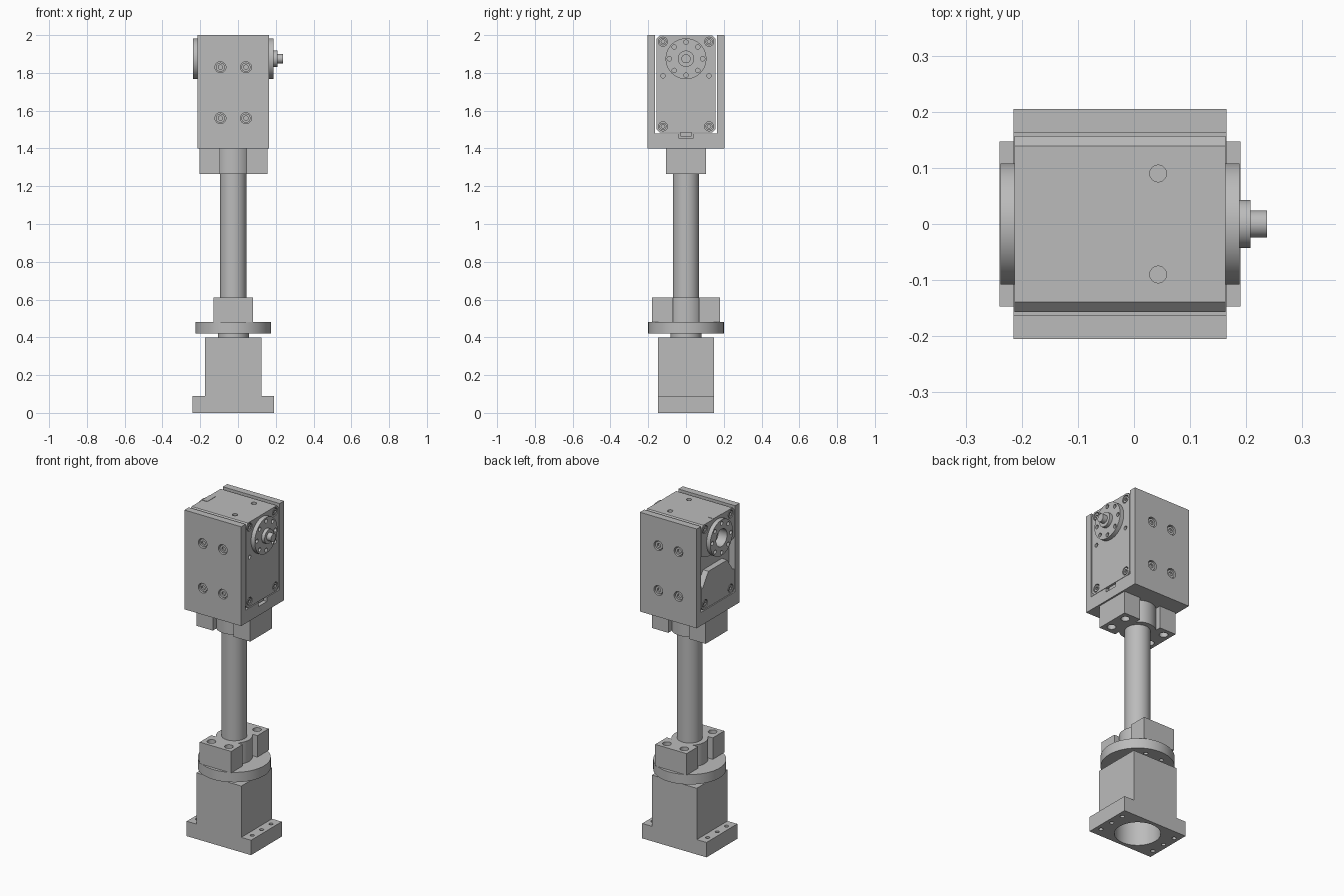
import bpy, bmesh, math
from mathutils import Matrix, Vector

if "Cube" in bpy.data.objects:
    bpy.data.objects.remove(bpy.data.objects["Cube"])

metal = bpy.data.materials.new("plain grey metal")
metal.use_nodes = True
GREY = (0.5, 0.5, 0.5, 1)
metal.diffuse_color = GREY
metal.node_tree.nodes["Principled BSDF"].inputs["Base Color"].default_value = GREY

CX = -0.025        # axis of the column
AXLE_Z = 1.875     # height of the output shaft
TURN = {"X": Matrix.Rotation(math.pi / 2, 4, "Y"),
        "Y": Matrix.Rotation(-math.pi / 2, 4, "X"),
        "Z": Matrix.Identity(4)}


def make(name, bm):
    mesh = bpy.data.meshes.new(name)
    bmesh.ops.recalc_face_normals(bm, faces=bm.faces)
    bm.to_mesh(mesh)
    bm.free()
    mesh.materials.append(metal)
    ob = bpy.data.objects.new(name, mesh)
    bpy.context.collection.objects.link(ob)
    return ob


def box(name, x, y, z):
    bm = bmesh.new()
    bmesh.ops.create_cube(bm, size=1)
    for v in bm.verts:
        v.co = [r[0] + (c + 0.5) * (r[1] - r[0]) for c, r in zip(v.co, (x, y, z))]
    return make(name, bm)


def rod(name, axis, centre, a, b, radius, sides=48):
    """Cylinder along an axis from a to b; centre gives the other two coordinates."""
    mid = list(centre)
    mid.insert("XYZ".index(axis), (a + b) / 2)
    bm = bmesh.new()
    bmesh.ops.create_cone(bm, cap_ends=True, segments=sides, radius1=radius,
                          radius2=radius, depth=abs(b - a),
                          matrix=Matrix.Translation(mid) @ TURN[axis])
    return make(name, bm)


def prism(name, points, a, b):
    """Extrude a y-z outline along x."""
    bm = bmesh.new()
    face = bm.faces.new([bm.verts.new((a, y, z)) for y, z in points])
    ext = bmesh.ops.extrude_face_region(bm, geom=[face])["geom"]
    bmesh.ops.translate(bm, vec=(b - a, 0, 0),
                        verts=[g for g in ext if isinstance(g, bmesh.types.BMVert)])
    return make(name, bm)


def combine(ob, others, op="DIFFERENCE"):
    """Apply booleans and discard the helper solids."""
    for other in others:
        mod = ob.modifiers.new("cut", "BOOLEAN")
        mod.operation, mod.object, mod.solver = op, other, "EXACT"
        other.hide_render = True
    bpy.context.view_layer.update()
    result = ob.evaluated_get(bpy.context.evaluated_depsgraph_get())
    mesh = bpy.data.meshes.new_from_object(result)
    ob.modifiers.clear()
    ob.data = mesh
    for other in others:
        bpy.data.objects.remove(other)


# Base block with flange, bore and bolt holes
base = box("base_block", (CX - .15, CX + .15), (-.147, .147), (0, .4))
combine(base, [box("flange", (CX - .215, CX + .215), (-.147, .147), (0, .09))], "UNION")
cuts = [rod("bore", "Z", (CX, 0), -.05, .35, .125, 64)]
for sx in (-1, 1):
    for y in (-.09, 0, .09):
        cuts.append(rod("hole", "Z", (CX + sx * .183, y), -.05, .15, .012, 16))
combine(base, cuts)

# Turntable
rod("turntable_neck", "Z", (CX, 0), .39, .43, .082)
disc = rod("turntable_disc", "Z", (CX, 0), .42, .48, .2, 96)
combine(disc, [rod("hole", "Z", (CX + sx * .055, sy * .135), .4, .5, .012, 16)
               for sx in (-1, 1) for sy in (-1, 1)])

# Column
rod("column", "Z", (CX, 0), .48, 1.4, .07, 64)


def clamp(name, along_x, low, high, hole_low, hole_high):
    """Round hub with a drilled lug on two opposite sides."""
    ob = rod(name, "Z", (CX, 0), low, high, .1, 64)
    lugs, holes = [], []
    for s in (-1, 1):
        span = sorted((s * .07, s * .18))
        across = (-.105, .105)
        x, y = (span, across) if along_x else (across, span)
        lugs.append(box("lug", [CX + v for v in x], y, (low, high)))
        for t in (-.058, .058):
            px, py = (s * .135, t) if along_x else (t, s * .135)
            holes.append(rod("hole", "Z", (CX + px, py), hole_low, hole_high, .024, 24))
    combine(ob, lugs, "UNION")
    combine(ob, holes)


clamp("lower_clamp", False, .48, .61, .56, .7)
clamp("upper_clamp", True, 1.265, 1.4, 1.2, 1.32)

# U-shaped bracket with counterbored side walls
bracket = box("bracket", (-.215, .165), (-.205, .205), (1.4, 2))
cuts = [box("channel", (-.4, .4), (-.163, .163), (1.48, 2.2)),
        box("notch", (.125, .3), (-.04, .04), (1.455, 1.6))]
for s in (-1, 1):
    for x in (-.093, .042):
        for z in (1.56, 1.83):
            cuts.append(rod("counterbore", "Y", (x, z), s * .185, s * .25, .029, 32))
combine(bracket, cuts)
for s, side in ((-1, "front"), (1, "back")):
    for x in (-.093, .042):
        for z in (1.56, 1.83):
            screw = rod(side + "_wall_screw", "Y", (x, z), s * .18, s * .198, .024, 32)
            combine(screw, [rod("socket", "Y", (x, z), s * .188, s * .22, .013, 6)])

# Motor body with chamfered long edges
W, C, LOW, TOP = .157, .018, 1.484, 1.997
motor = prism("motor_body", [(-W, LOW + C), (-W + C, LOW), (W - C, LOW), (W, LOW + C),
                             (W, TOP - C), (W - C, TOP), (C - W, TOP), (-W, TOP - C)],
              -.213, .163)
cuts = [prism("recess", [(-.2, 1.62), (-.145, 1.62), (-.09, 1.7), (.09, 1.7), (.145, 1.62),
                         (.2, 1.62), (.2, 1.83), (.1, 1.79), (-.1, 1.79), (-.2, 1.83)],
              -.3, -.177),
        rod("axle_bore", "X", (0, AXLE_Z), -.3, -.18, .052)]
for y in (-.09, .09):
    cuts.append(rod("top_hole", "Z", (.043, y), 1.96, 2.1, .015, 24))
for s, edge in ((1, .163), (-1, -.213)):
    for y in (-.122, .122):
        for z in (1.517, 1.965):
            cuts.append(rod("corner_bore", "X", (y, z), edge - s * .015, edge + s * .1, .024, 24))
    if s == 1:
        for y in (-.122, .122):
            cuts.append(rod("pin_hole", "X", (y, 1.785), edge - .02, edge + .1, .012, 20))
combine(motor, cuts)
box("top_tab", (-.213, -.177), (-.04, .04), (1.99, 1.999))
box("connector", (.12, .15), (-.03, .03), (1.462, 1.49))

# Corner screws on both motor ends
for s, edge, side in ((1, .163, "left"), (-1, -.213, "right")):
    for y in (-.122, .122):
        for z in (1.517, 1.965):
            screw = rod(side + "_corner_screw", "X", (y, z),
                        edge - s * .02, edge - s * .001, .019, 24)
            combine(screw, [rod("socket", "X", (y, z), edge - s * .01, edge + s * .05, .01, 6)])


def flange(name, a, b, bore):
    """Drilled disc on the axle; a is the inner face and b the outer face."""
    ob = rod(name, "X", (0, AXLE_Z), a, b, .108, 64)
    out = math.copysign(.05, b - a)
    holes = []
    for i in range(8):
        t = i * math.pi / 4
        holes.append(rod("hole", "X", (.088 * math.cos(t), AXLE_Z + .088 * math.sin(t)),
                         b - out * .3, b + out, .012, 16))
    if bore:
        holes.append(rod("bore", "X", (0, AXLE_Z), a - out, b + out, bore))
    combine(ob, holes)


# Output flange, stepped shaft, and hollow flange opposite
flange("output_flange", .155, .188, 0)
flange("hollow_flange", -.205, -.238, .052)
rod("shaft_collar", "X", (0, AXLE_Z), .18, .208, .043)
rod("shaft_tip", "X", (0, AXLE_Z), .2, .237, .024)

# Smooth the round faces and keep the edges crisp
bpy.ops.object.select_all(action="DESELECT")
for ob in bpy.context.collection.objects:
    if ob.type == "MESH":
        ob.select_set(True)
        bpy.context.view_layer.objects.active = ob
bpy.ops.object.shade_smooth_by_angle(angle=math.radians(30))
